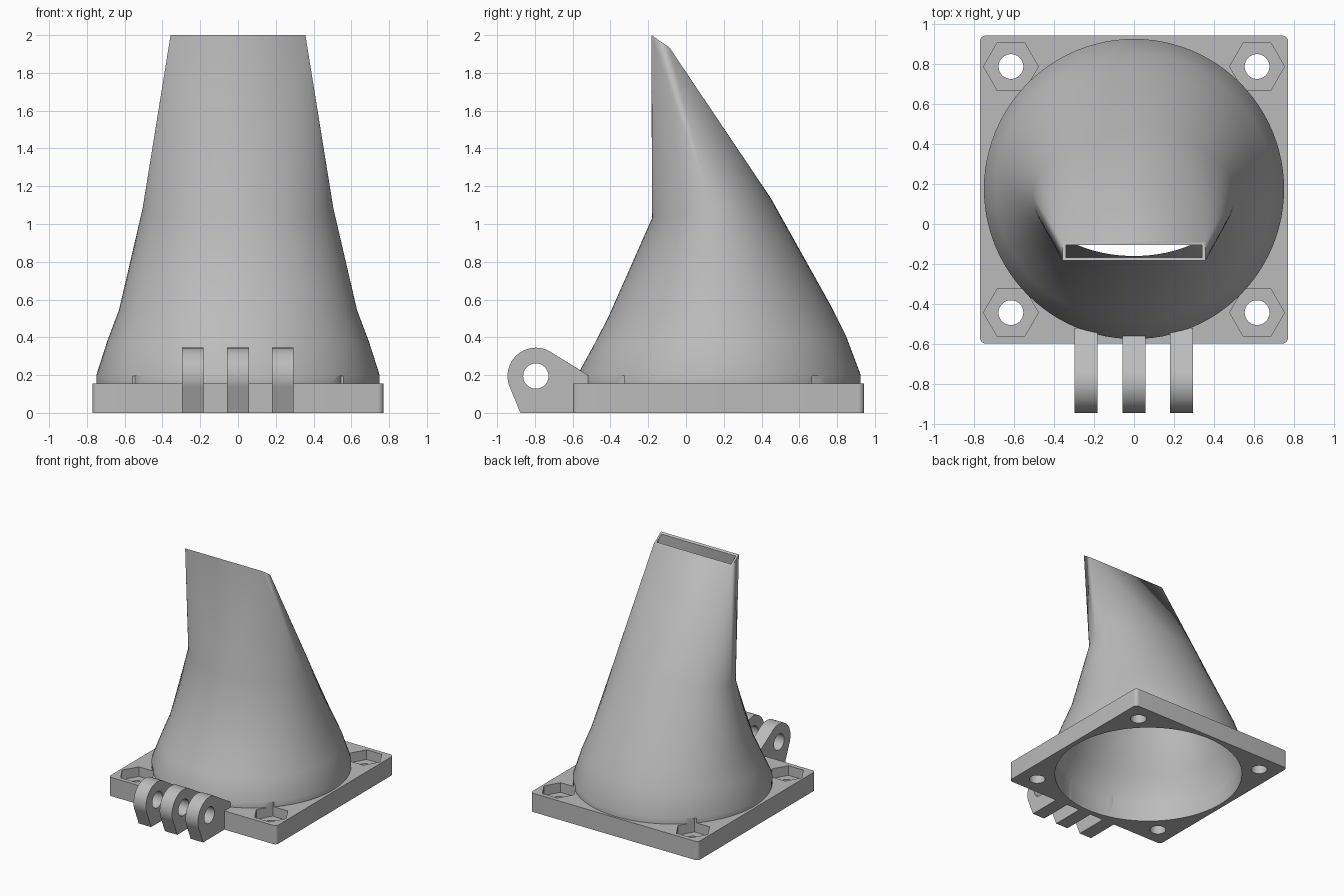
import bpy, bmesh
from math import sin, cos, radians, pi

if "Cube" in bpy.data.objects:
    bpy.data.objects.remove(bpy.data.objects["Cube"])

grey = bpy.data.materials.new("grey_plastic")
grey.use_nodes = True
grey.diffuse_color = (0.5, 0.5, 0.5, 1)
grey.node_tree.nodes["Principled BSDF"].inputs["Base Color"].default_value = (0.5, 0.5, 0.5, 1)

CY = 0.172          # centre of the plate in y
PLATE_TOP = 0.155
WALL = 0.02
BOLTS = [(sx * 0.615, CY + sy * 0.615) for sx in (-1, 1) for sy in (-1, 1)]


def make_object(name, bm):
    bmesh.ops.recalc_face_normals(bm, faces=bm.faces)
    mesh = bpy.data.meshes.new(name)
    bm.to_mesh(mesh)
    bm.free()
    mesh.materials.append(grey)
    obj = bpy.data.objects.new(name, mesh)
    bpy.context.collection.objects.link(obj)
    return obj


def prism(bm, points, offset):
    """Extrude a closed outline of 3D points along an offset."""
    face = bm.faces.new([bm.verts.new(p) for p in points])
    new = bmesh.ops.extrude_face_region(bm, geom=[face], use_keep_orig=True)["geom"]
    verts = [g for g in new if isinstance(g, bmesh.types.BMVert)]
    bmesh.ops.translate(bm, verts=verts, vec=offset)


def disc(x, y, z, r, n):
    return [(x + r * cos(2 * pi * i / n), y + r * sin(2 * pi * i / n), z) for i in range(n)]


def activate(obj):
    bpy.ops.object.select_all(action="DESELECT")
    obj.select_set(True)
    bpy.context.view_layer.objects.active = obj


def cut(obj, *cutters):
    activate(obj)
    for c in cutters:
        mod = obj.modifiers.new("cut", "BOOLEAN")
        mod.operation, mod.solver, mod.object = "DIFFERENCE", "EXACT", c
        bpy.ops.object.modifier_apply(modifier=mod.name)


# Cutters: round bore, bolt holes, nut pockets, hinge pin hole
bm = bmesh.new()
prism(bm, disc(0, CY + 0.003, -0.1, 0.73, 96), (0, 0, 0.35))
bore = make_object("bore_cutter", bm)

bm = bmesh.new()
for x, y in BOLTS:
    prism(bm, disc(x, y, -0.1, 0.062, 32), (0, 0, 0.23))
bolt_holes = make_object("bolt_hole_cutter", bm)

bm = bmesh.new()
for x, y in BOLTS:
    prism(bm, disc(x, y, 0.075, 0.137, 6), (0, 0, 0.12))
pockets = make_object("nut_pocket_cutter", bm)

PIN_Y, PIN_Z = -0.795, 0.195
bm = bmesh.new()
prism(bm, [(-0.5, PIN_Y + a, PIN_Z + b) for a, b, _ in disc(0, 0, 0, 0.067, 32)], (1, 0, 0))
pin = make_object("pin_cutter", bm)

# Square base plate with rounded corners
bm = bmesh.new()
half, rad = 0.77, 0.03
outline = []
for q, (sx, sy) in enumerate([(1, 1), (-1, 1), (-1, -1), (1, -1)]):
    for k in range(7):
        a = radians(90 * q + 15 * k)
        outline.append((sx * (half - rad) + rad * cos(a),
                        CY + sy * (half - rad) + rad * sin(a), 0))
prism(bm, outline, (0, 0, PLATE_TOP))
plate = make_object("base_plate", bm)
cut(plate, bore, bolt_holes, pockets)

# Hollow duct: round base blending into a slanted rectangular mouth
# Each section: half width, front y, front z, back y, back z
SECTIONS = [
    (0.75, -0.575, PLATE_TOP, 0.925, PLATE_TOP),
    (0.75, -0.575, 0.2, 0.925, 0.2),
    (0.693, -0.49, 0.355, 0.85, 0.4),
    (0.63, -0.41, 0.51, 0.76, 0.58),
    (0.505, -0.18, 1.03, 0.45, 1.135),
    (0.357, -0.183, 2.0, -0.088, 1.935),
]
STEPS = 24


def section(s, wall, square):
    hx, yf, zf, yb, zb = s
    pts = []
    for q in range(4):
        for k in range(STEPS + 1):
            a = radians(90 * (q + k / STEPS))
            c, d = cos(a), sin(a)
            if square:      # a whole quadrant gathers in one corner
                c, d = (1, -1, -1, 1)[q], (1, 1, -1, -1)[q]
            y = (yf + yb) / 2 + d * ((yb - yf) / 2 - wall)
            t = (y - yf) / (yb - yf)
            pts.append((c * (hx - wall), y, zf + t * (zb - zf)))
    return pts


last = len(SECTIONS) - 1
loops = [section(s, 0, i == last) for i, s in enumerate(SECTIONS)]
loops += [section(s, 0.016 if i == last else WALL, i == last)
          for i, s in reversed(list(enumerate(SECTIONS)))]

bm = bmesh.new()
known = {}


def vert(p):
    key = tuple(round(v, 5) for v in p)
    if key not in known:
        known[key] = bm.verts.new(p)
    return known[key]


for i, low in enumerate(loops):
    high = loops[(i + 1) % len(loops)]
    for j in range(len(low)):
        n = (j + 1) % len(low)
        corners = [vert(p) for p in (low[j], low[n], high[n], high[j])]
        corners = list(dict.fromkeys(corners))
        if len(corners) > 2:
            bm.faces.new(corners)
duct = make_object("duct", bm)
cut(duct, pockets)

# Three hinge lugs on the front
lugs = []
for name, x, end in (("right_lug", -0.24, -0.52), ("middle_lug", 0, -0.56), ("left_lug", 0.237, -0.52)):
    profile = [(PIN_Y + 0.15 * cos(radians(a)), PIN_Z + 0.15 * sin(radians(a)))
               for a in range(57, 206, 4)]
    slope_z = 0.2 + (-0.52 - end) * 0.65
    profile += [(-0.877, 0), (end, 0), (end, slope_z)]
    bm = bmesh.new()
    prism(bm, [(x - 0.057, y, z) for y, z in profile], (0.114, 0, 0))
    lug = make_object(name, bm)
    cut(lug, pin, bore)
    lugs.append(lug)

for c in (bore, bolt_holes, pockets, pin):
    bpy.data.objects.remove(c)

for obj in [plate, duct] + lugs:
    activate(obj)
    bpy.ops.object.shade_smooth_by_angle(angle=radians(30))
